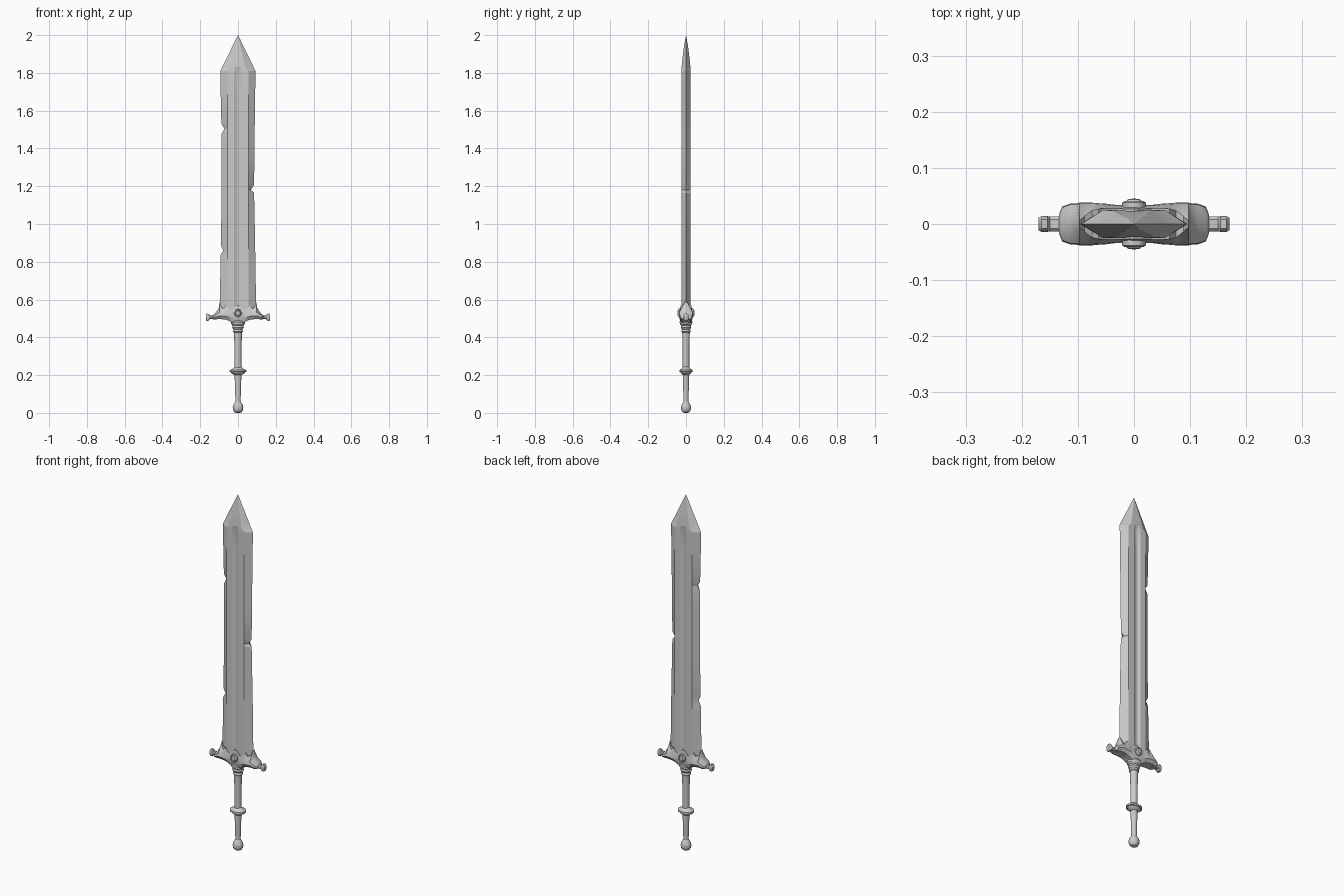
import bpy, bmesh
from math import sin, cos, pi, radians


def loft(name, rings, angle=30):
    """Skin a list of equal-length point rings and cap both ends."""
    bm = bmesh.new()
    rows = [[bm.verts.new(p) for p in ring] for ring in rings]
    n = len(rows[0])
    for a, b in zip(rows, rows[1:]):
        for i in range(n):
            j = (i + 1) % n
            bm.faces.new((a[i], a[j], b[j], b[i]))
    bm.faces.new(rows[0][::-1])
    bm.faces.new(rows[-1])
    bmesh.ops.recalc_face_normals(bm, faces=bm.faces)
    me = bpy.data.meshes.new(name)
    bm.to_mesh(me)
    bm.free()
    me.shade_smooth()
    me.set_sharp_from_angle(angle=radians(angle))
    ob = bpy.data.objects.new(name, me)
    bpy.context.collection.objects.link(ob)
    return ob


def lathe(name, profile, sy=1.0, n=24):
    """Revolve (radius, z) pairs around z, flattened by sy in y."""
    return loft(name, [[(r * cos(2 * pi * i / n), r * sy * sin(2 * pi * i / n), z)
                        for i in range(n)] for r, z in profile])


# Blade: hexagonal section with a shallow fuller and chipped edges
def blade_ring(z, left, right, t=0.025, groove=0.007, w=1.0):
    half = [(0.055 * w, t), (0.02 * w, t), (0.006 * w, t - groove)]
    back = half + [(-x, y) for x, y in half[::-1]]
    front = [(x, -y) for x, y in back[::-1]]
    return [(x, y, z) for x, y in [(right, 0)] + back + [(left, 0)] + front]


blade_edges = [  # z, left edge, right edge
    (0.50, -0.095, 0.095), (0.62, -0.096, 0.095), (0.80, -0.092, 0.092),
    (0.835, -0.092, 0.092), (0.86, -0.078, 0.091), (0.885, -0.09, 0.091),
    (1.08, -0.088, 0.087), (1.165, -0.088, 0.085), (1.18, -0.088, 0.068),
    (1.205, -0.088, 0.084), (1.35, -0.088, 0.088), (1.475, -0.088, 0.088),
    (1.505, -0.072, 0.088), (1.53, -0.088, 0.089), (1.70, -0.092, 0.091),
    (1.81, -0.094, 0.093)]
rings = [blade_ring(*e) for e in blade_edges]
for z, t in [(1.83, 0.0235), (1.88, 0.0185), (1.94, 0.011), (1.9995, 0.0003)]:
    k = (2.0 - z) / 0.19
    rings.append(blade_ring(z, -0.094 * k, 0.093 * k, t, 0, k * 0.75))
loft("blade", rings, 20)

# Guard: scalloped body lofted along x
half_guard = [  # x, bottom z, top z, half depth, half depth at the top
    (0.0, 0.472, 0.572, 0.034, 0.027), (0.018, 0.474, 0.562, 0.034, 0.027),
    (0.032, 0.478, 0.545, 0.034, 0.028), (0.048, 0.487, 0.553, 0.036, 0.028),
    (0.063, 0.493, 0.572, 0.037, 0.027), (0.075, 0.495, 0.552, 0.038, 0.024),
    (0.088, 0.496, 0.560, 0.038, 0.014), (0.097, 0.497, 0.588, 0.038, 0.006),
    (0.102, 0.497, 0.556, 0.037, 0.012), (0.115, 0.495, 0.534, 0.036, 0.016),
    (0.128, 0.495, 0.522, 0.031, 0.016), (0.134, 0.498, 0.517, 0.016, 0.012)]


def guard_ring(x, zb, zt, d, dt):
    zm = min(zt, 0.545)
    side = [(d * 0.65, zb), (d, zb + 0.35 * (zm - zb)),
            (d * 0.95, zb + 0.7 * (zm - zb)), (dt, zt)]
    return [(x, y, z) for y, z in side + [(-y, z) for y, z in side[::-1]]]


stations = [(-s[0],) + s[1:] for s in half_guard[:0:-1]] + half_guard
loft("guard", [guard_ring(*s) for s in stations], 35)

# Arms with flared ends on both sides of the guard
for side, s in (("left", -1), ("right", 1)):
    loft("guard_arm_" + side,
         [[(s * x, d * sy * y, 0.506 + h * sz * z) for sy, sz, y, z in
           [(1, 1, 1, .5), (1, 1, .6, 1), (-1, 1, .6, 1), (-1, 1, 1, .5),
            (-1, -1, 1, .5), (-1, -1, .6, 1), (1, -1, .6, 1), (1, -1, 1, .5)]]
          for x, d, h in [(0.11, 0.014, 0.012), (0.15, 0.013, 0.009),
                          (0.154, 0.014, 0.018), (0.165, 0.014, 0.02),
                          (0.17, 0.011, 0.013)]], 40)

# Gems with a rim on front and back
for side, s in (("front", -1), ("back", 1)):
    loft("gem_" + side,
         [[(r * cos(2 * pi * i / 16), s * y, 0.528 + 1.15 * r * sin(2 * pi * i / 16))
           for i in range(16)]
          for r, y in [(0.021, 0.024), (0.021, 0.038), (0.017, 0.041),
                       (0.015, 0.039), (0.011, 0.044), (0.004, 0.045)]])

# Collar under the guard
lathe("collar", [(0.021, 0.425), (0.027, 0.43), (0.024, 0.442), (0.031, 0.452),
                 (0.028, 0.462), (0.036, 0.47), (0.038, 0.482), (0.03, 0.495)], 0.9)

# Grip with pommel
lathe("grip_and_pommel", [
    (0.010, 0.0), (0.019, 0.004), (0.026, 0.014), (0.028, 0.027), (0.026, 0.04),
    (0.019, 0.052), (0.014, 0.06), (0.0145, 0.09), (0.018, 0.2), (0.0185, 0.24),
    (0.0185, 0.34), (0.021, 0.42), (0.023, 0.46)], 0.95)

# Ring in the middle of the grip
lathe("grip_ring", [(0.018, 0.2), (0.026, 0.204), (0.036, 0.211), (0.038, 0.216),
                    (0.044, 0.218), (0.044, 0.227), (0.037, 0.23), (0.026, 0.236),
                    (0.018, 0.245)], 0.8)
